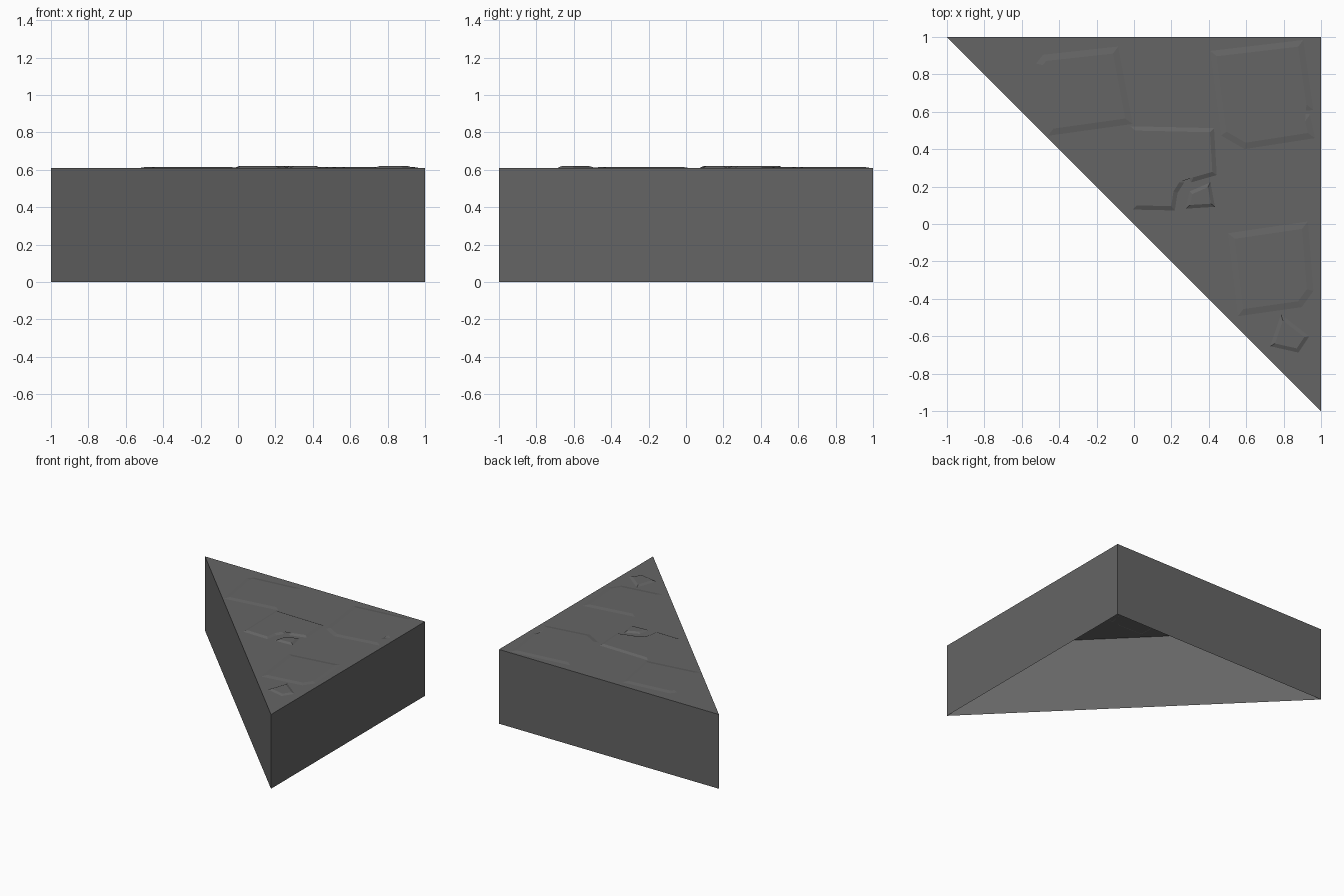
import bpy, bmesh
from mathutils import Vector

if "Cube" in bpy.data.objects:
    bpy.data.objects.remove(bpy.data.objects["Cube"])

TOP = 0.61

stone_grey = bpy.data.materials.new("stone grey")
stone_grey.diffuse_color = (0.13, 0.13, 0.13, 1)
stone_grey.use_nodes = True
stone_grey.node_tree.nodes["Principled BSDF"].inputs["Base Color"].default_value = stone_grey.diffuse_color


def finish(name, bm):
    mesh = bpy.data.meshes.new(name)
    bm.to_mesh(mesh)
    bm.free()
    mesh.materials.append(stone_grey)
    obj = bpy.data.objects.new(name, mesh)
    bpy.context.collection.objects.link(obj)
    return obj


def inset(points, width):
    """Offset a clockwise outline inwards, with limited mitres."""
    result = []
    for i, p in enumerate(points):
        a = (p - points[i - 1]).normalized()
        b = (points[(i + 1) % len(points)] - p).normalized()
        na, nb = Vector((a.y, -a.x)), Vector((b.y, -b.x))
        result.append(p + (na + nb) * width / max(1 + na.dot(nb), 0.6))
    return result


def loft(name, lower, upper, z0, z1):
    """Walls between two clockwise outlines, capped on top, open below."""
    bm = bmesh.new()
    lo = [bm.verts.new((p[0], p[1], z0)) for p in lower]
    hi = [bm.verts.new((p[0], p[1], z1)) for p in upper]
    n = len(lo)
    for i in range(n):
        j = (i + 1) % n
        bm.faces.new((lo[j], lo[i], hi[i], hi[j]))
    cap = bm.faces.new(hi[::-1])
    bmesh.ops.triangulate(bm, faces=[cap])
    return finish(name, bm)


# Three-sided corner block, open underneath
corner = [(-1, 1), (1, 1), (1, -1)]
loft("corner_block", corner, corner, 0, TOP)

# Raised bevelled paving stones: outline, bevel width, top height
stones = {
    "stone_back_left": ([(-.53, .86), (-.49, .91), (-.08, .955), (0, .53),
                         (-.465, .465)], .04, .616),
    "stone_back_right": ([(.40, .93), (.91, .99), (.965, .605), (.92, .60),
                          (.87, .585), (.945, .59), (.975, .455), (.59, .395),
                          (.46, .47)], .038, .616),
    "stone_middle": ([(-.02, .525), (.43, .515), (.445, .26), (.305, .22),
                      (.25, .32), (.265, .38), (.24, .32), (.27, .22),
                      (.235, .165), (.22, .07), (-.01, .075)], .025, .62),
    "stone_front": ([(.495, -.045), (.935, .02), (.965, -.36), (.90, -.45),
                     (.55, -.50)], .04, .616),
    "chip_middle": ([(.295, .175), (.41, .225), (.435, .09), (.275, .08)],
                    .02, .62),
    "chip_front": ([(.785, -.48), (.94, -.60), (.88, -.69), (.725, -.655)],
                   .022, .619),
}
for name, (outline, bevel, height) in stones.items():
    pts = [Vector(p) for p in outline]
    loft(name, pts, inset(pts, bevel), TOP - 0.001, height)
